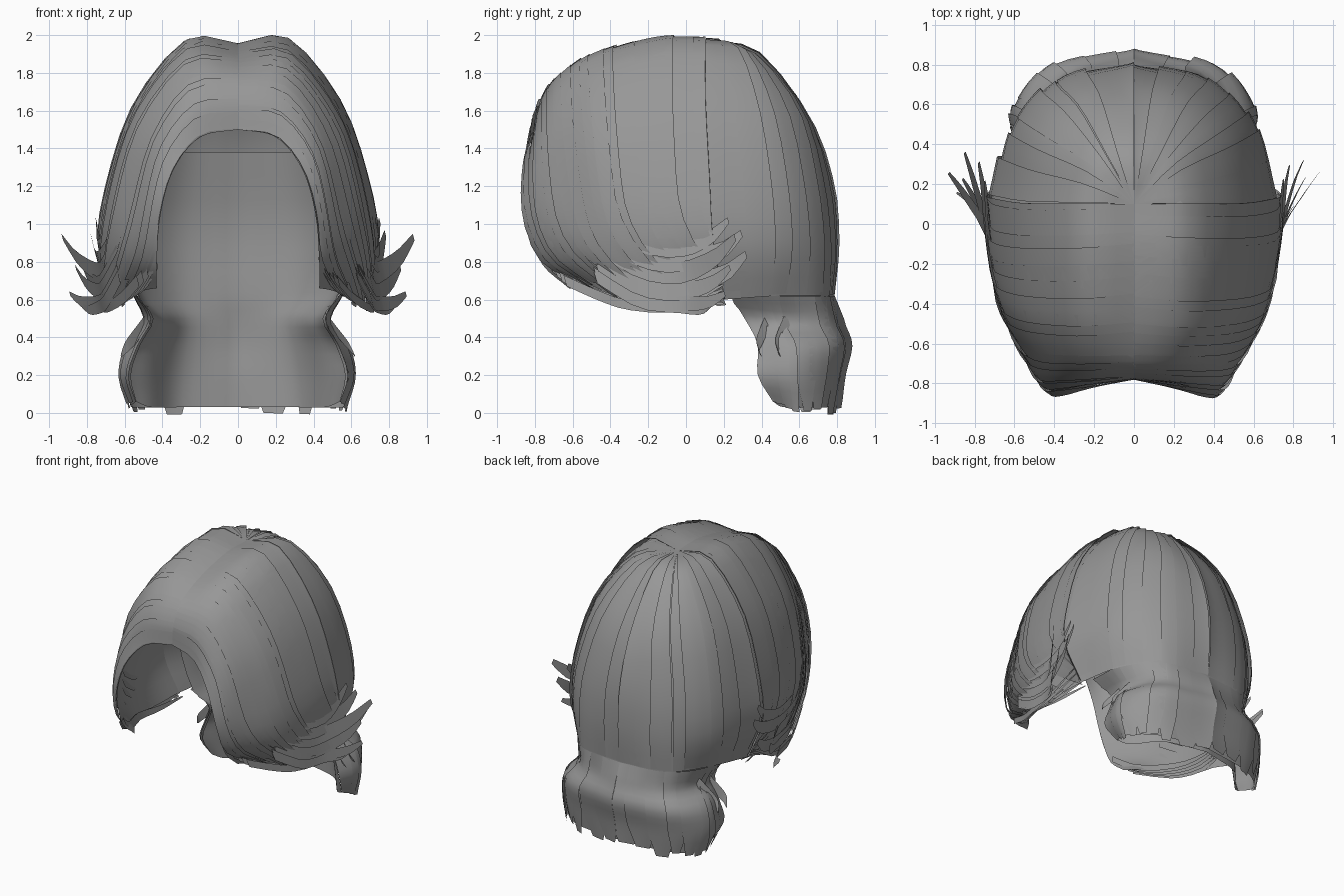
import bpy, bmesh, math, random
from mathutils import Vector as V

if "Cube" in bpy.data.objects:
    bpy.data.objects.remove(bpy.data.objects["Cube"])

random.seed(4)
hair = bpy.data.materials.new("hair_grey")
hair.diffuse_color = (0.31, 0.31, 0.31, 1)
hair.use_nodes = True
hair.node_tree.nodes["Principled BSDF"].inputs["Base Color"].default_value = hair.diffuse_color


def spline(pts, t):
    # smooth curve through points, t from 0 to 1
    n = len(pts) - 1
    i = max(0, min(n - 1, int(math.floor(t * n))))
    u = t * n - i
    b, c = pts[i], pts[i + 1]
    a = pts[i - 1] if i > 0 else b * 2 - c
    d = pts[i + 2] if i + 2 <= n else c * 2 - b
    return 0.5 * (b * 2 + (c - a) * u + (a * 2 - b * 5 + c * 4 - d) * u * u
                  + (b * 3 - a - c * 3 + d) * u ** 3)


def rows(*data):
    return [[V(p) for p in r] for r in data]


def surf(grid, s, t):
    return spline([spline(r, t) for r in grid], s)


def add_sheet(bm, fn, nu, nv):
    vs = [[bm.verts.new(fn(i / nu, j / nv)) for j in range(nv + 1)] for i in range(nu + 1)]
    for i in range(nu):
        for j in range(nv):
            bm.faces.new((vs[i][j], vs[i + 1][j], vs[i + 1][j + 1], vs[i][j + 1]))


def finish(bm, name, mirror=False):
    bmesh.ops.remove_doubles(bm, verts=bm.verts, dist=0.0005)
    bmesh.ops.recalc_face_normals(bm, faces=bm.faces)
    me = bpy.data.meshes.new(name)
    bm.to_mesh(me)
    bm.free()
    me.materials.append(hair)
    ob = bpy.data.objects.new(name, me)
    bpy.context.collection.objects.link(ob)
    if mirror:
        m = ob.modifiers.new("mirror", 'MIRROR')
        m.merge_threshold = 0.002
    bpy.ops.object.select_all(action='DESELECT')
    ob.select_set(True)
    bpy.context.view_layer.objects.active = ob
    bpy.ops.object.shade_smooth_by_angle(angle=math.radians(50))


def outward(p, d):
    c = V((0, 0, min(p.z, 1.2)))
    return p + (p - c).normalized() * d


# Half arches from the face opening to the crown
side = ((0, .1, 1.95), (.26, .1, 1.95), (.52, .1, 1.64), (.66, .12, 1.25), (.715, .14, .9), (.63, .2, .6))
front = rows(
    ((0, -.78, 1.5), (.2, -.81, 1.46), (.34, -.85, 1.29), (.41, -.85, 1.05), (.43, -.77, .8), (.43, -.62, .66)),
    ((0, -.765, 1.65), (.22, -.77, 1.61), (.39, -.78, 1.4), (.47, -.77, 1.1), (.5, -.69, .82), (.49, -.53, .65)),
    ((0, -.68, 1.78), (.25, -.67, 1.74), (.44, -.66, 1.48), (.54, -.62, 1.15), (.59, -.56, .85), (.58, -.42, .62)),
    ((0, -.47, 1.88), (.26, -.48, 1.87), (.51, -.46, 1.56), (.63, -.42, 1.2), (.67, -.37, .88), (.65, -.27, .58)),
    ((0, -.15, 1.95), (.26, -.17, 1.95), (.52, -.17, 1.63), (.66, -.15, 1.24), (.715, -.12, .9), (.67, -.05, .57)),
    side)
# Meridians from the crown round the back of the head
crown = (0, .1, 1.95)
back = rows(
    side,
    (crown, (.21, .28, 1.92), (.435, .41, 1.62), (.555, .485, 1.22), (.585, .51, .88), (.54, .49, .62)),
    (crown, (.12, .34, 1.9), (.24, .585, 1.6), (.33, .69, 1.2), (.35, .725, .88), (.35, .73, .62)),
    (crown, (0, .36, 1.9), (0, .635, 1.55), (0, .76, 1.2), (0, .785, .88), (0, .785, .62)))
# Rolled hair below the nape
nape = rows(
    ((.55, .22, .64), (.46, .31, .5), (.53, .38, .36), (.58, .38, .2), (.54, .46, .06)),
    ((.54, .49, .62), (.47, .51, .48), (.57, .57, .36), (.6, .58, .2), (.56, .6, .03)),
    ((.35, .73, .62), (.34, .73, .48), (.4, .78, .36), (.4, .76, .2), (.38, .74, .03)),
    ((0, .785, .62), (0, .81, .48), (0, .85, .36), (0, .815, .2), (0, .795, .04)))
# Inner layer seen through the face opening
lining = rows(
    ((.59, .22, 1.38), (.65, .22, 1.0), (.54, .23, .64), (.45, .32, .5), (.52, .39, .36), (.57, .39, .2), (.54, .46, .06)),
    ((.48, .45, 1.38), (.55, .48, 1.0), (.5, .47, .64), (.39, .48, .5), (.44, .48, .36), (.47, .48, .2), (.46, .52, .03)),
    ((.27, .63, 1.38), (.32, .69, 1.0), (.31, .69, .64), (.26, .69, .5), (.28, .69, .36), (.3, .69, .2), (.31, .69, .03)),
    ((0, .68, 1.38), (0, .755, 1.0), (0, .755, .64), (0, .77, .5), (0, .78, .36), (0, .77, .2), (0, .77, .03)))

for name, grid, nu, nv in (("front_hair", front, 20, 22), ("back_hair", back, 14, 22),
                           ("nape_roll", nape, 14, 12), ("inner_lining", lining, 16, 18)):
    bm = bmesh.new()
    add_sheet(bm, lambda s, t: surf(grid, s, t), nu, nv)
    finish(bm, name, True)


def lock(bm, grid, sx, s0, w, t1, lift, sweep, flat_end):
    # one overlapping lock: lies flat at the root, one edge lifted, narrowing tip
    def fn(u, v):
        t = t1 * v
        wv = w * (1 if v < .75 else 1 - 2.2 * (v - .75) * (0 if flat_end else 1))
        s = s0 + (u - .5) * wv + sweep * max(0, t - .62) ** 2
        rise = min(1, v * 5) * (min(1, (1 - v) * 5) if flat_end else 1)
        p = outward(surf(grid, max(0, min(1, s)), t), .002 + (lift + .014 * u) * rise)
        p.x = max(p.x, 0) * sx
        return p
    add_sheet(bm, fn, 3, 14)


# Layered locks: surface, count per side, width, end range, sweep, flat end
for name, grid, n, w, tb, sweep, flat_end in (
        ("front_locks", front, 20, .12, (.9, 1.02), 2.0, False),
        ("back_locks", back, 8, .18, (.97, 1.0), 0, True),
        ("nape_locks", nape, 9, .17, (.97, 1.06), 0, False)):
    bm = bmesh.new()
    for sx in (-1, 1):
        for k in range(n):
            lock(bm, grid, sx, (k + random.uniform(.3, .7)) / n, w * random.uniform(.8, 1.2),
                 random.uniform(*tb), random.uniform(.0, .016), sweep, flat_end)
    finish(bm, name)


def wisp(bm, pts, width, taper=.85):
    # narrow card along a curve, standing upright
    path = [V(p) for p in pts]

    def fn(u, v):
        h = width * (1 - taper * v ** 3) * (u - .5)
        return spline(path, v) + V((-.25 * h, -.3 * h, h))
    add_sheet(bm, fn, 2, 10)


# Flicked ends on each side, sweeping backwards and out
bm = bmesh.new()
for sx in (-1, 1):
    for tip, low, width in (((.93, .24, .93), .74, .12), ((.85, .33, .84), .67, .12),
                            ((.89, .18, .63), .58, .09), ((.78, .3, .95), .8, .12),
                            ((.83, .12, .57), .56, .07), ((.75, .2, 1.02), .87, .1),
                            ((.86, .22, .77), .64, .1)):
        x, y, z = tip
        wisp(bm, [(sx * .63, -.48, low + .16), (sx * .7, -.26, low + .03),
                  (sx * .735, -.04, low), (sx * (x * .6 + .29), y * .6, (low + z) / 2 - .02),
                  (sx * x, y + random.uniform(-.03, .03), z)], width, .7)
finish(bm, "side_flicks")

# Loose strands along the lower edge of the side hair
bm = bmesh.new()
for sx in (-1, 1):
    for k in range(5):
        d = .025 * k
        wisp(bm, [(sx * (.43 + d), -.74 + d, .8 - d), (sx * (.5 + d), -.56 + d, .68 - d * .6),
                  (sx * (.61 + d * .6), -.3, .62 - d * .5), (sx * (.62 + d), -.05, .58 - d * .2),
                  (sx * (.6 + d), .2, .58 + d)], .06)
finish(bm, "lower_edge_strands")

# Small loose curls on the sides of the nape
bm = bmesh.new()
for sx in (-1, 1):
    for y in (.38, .48):
        wisp(bm, [(sx * .47, y + .06, .5), (sx * .54, y + .02, .41), (sx * .59, y, .35),
                  (sx * .62, y + .02, .3)], .07)
finish(bm, "nape_curls")
